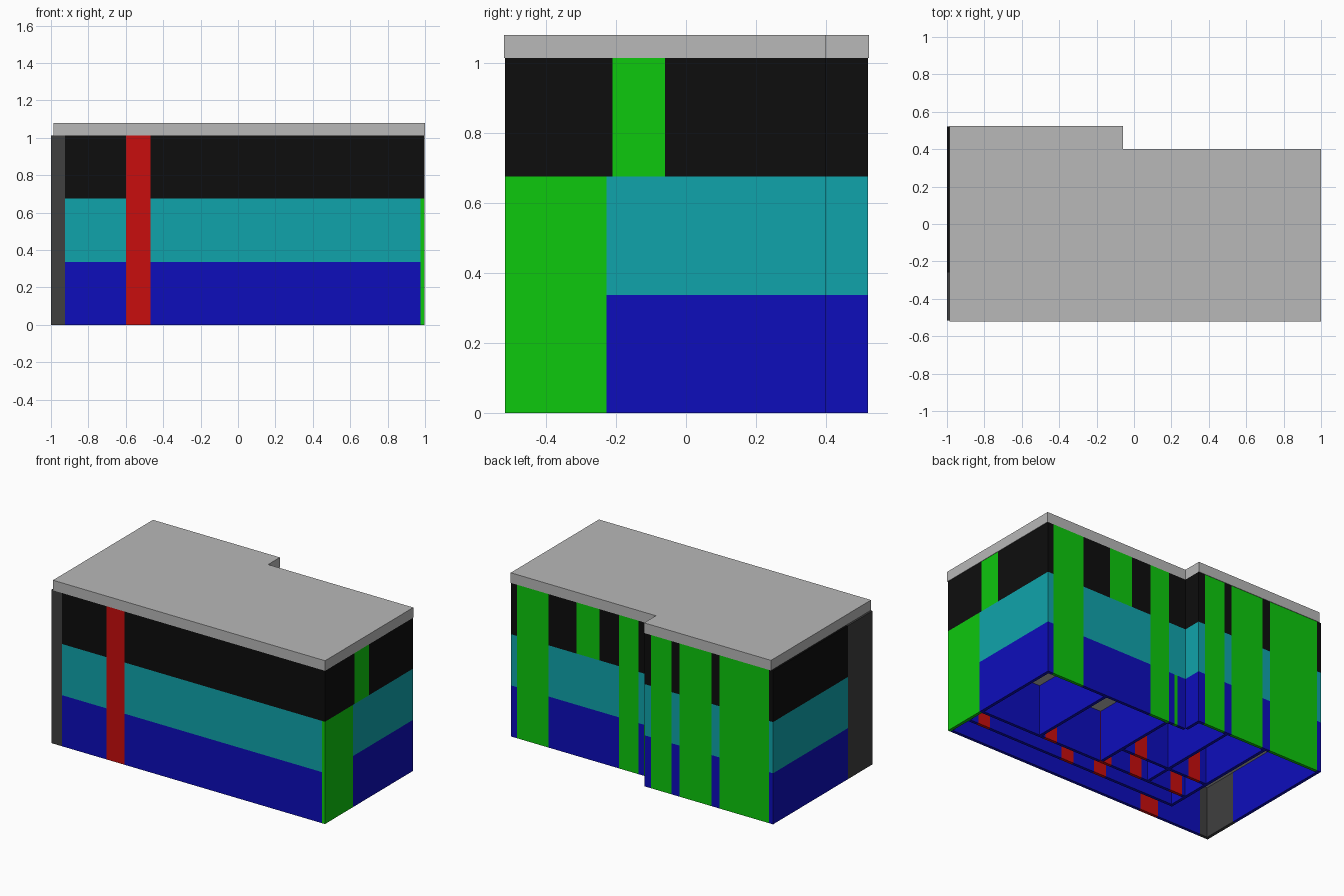
import bpy
import bmesh

if "Cube" in bpy.data.objects:
    bpy.data.objects.remove(bpy.data.objects["Cube"], do_unlink=True)


def make_material(name, rgb):
    mat = bpy.data.materials.new(name)
    mat.use_nodes = True
    mat.diffuse_color = (*rgb, 1)
    mat.node_tree.nodes["Principled BSDF"].inputs["Base Color"].default_value = (*rgb, 1)
    return mat


MATS = {
    "blue": make_material("blue", (0.004, 0.004, 0.5)),
    "teal": make_material("teal", (0.005, 0.37, 0.41)),
    "black": make_material("black", (0.004, 0.004, 0.004)),
    "green": make_material("green", (0.004, 0.58, 0.004)),
    "red": make_material("red", (0.58, 0.004, 0.004)),
    "charcoal": make_material("charcoal", (0.05, 0.05, 0.05)),
    "grey": make_material("pale grey", (0.48, 0.48, 0.48)),
}
LEVELS = [0, 0.337, 0.675, 1.013]
STOREY_COLOURS = ["blue", "teal", "black"]
THICK = 0.02
ALL = (0, 1, 2)


def finish(bm, name, colour):
    bmesh.ops.recalc_face_normals(bm, faces=bm.faces)
    mesh = bpy.data.meshes.new(name)
    bm.to_mesh(mesh)
    bm.free()
    mesh.materials.append(MATS[colour])
    bpy.context.collection.objects.link(bpy.data.objects.new(name, mesh))


def prism(name, outline, z0, z1, colour):
    bm = bmesh.new()
    face = bm.faces.new([bm.verts.new((x, y, z0)) for x, y in outline])
    top = bmesh.ops.extrude_face_region(bm, geom=[face])["geom"]
    verts = [v for v in top if isinstance(v, bmesh.types.BMVert)]
    bmesh.ops.translate(bm, vec=(0, 0, z1 - z0), verts=verts)
    finish(bm, name, colour)


def wall(name, axis, at, start, end, panels=()):
    """Wall with inner edge 'at', split per storey into plain and coloured panels.
    Each panel is (start, end, colour, storeys)."""
    for storey, plain in enumerate(STOREY_COLOURS):
        pieces, cursor = [], start
        for a, b, colour, storeys in sorted(panels):
            if storey in storeys:
                pieces += [(cursor, a, plain), (a, b, colour)]
                cursor = b
        pieces.append((cursor, end, plain))
        for a, b, colour in pieces:
            if b - a < 0.001:
                continue
            if axis == "x":
                outline = [(a, at), (b, at), (b, at + THICK), (a, at + THICK)]
            else:
                outline = [(at, a), (at + THICK, a), (at + THICK, b), (at, b)]
            prism(f"{name}_{colour}_storey_{storey + 1}", outline,
                  LEVELS[storey], LEVELS[storey + 1], colour)


def doors(width, *centres):
    return [(c - width / 2, c + width / 2, "red", ALL) for c in centres]


# Outer walls
wall("front_wall", "x", -0.517, -0.98, 0.977,
     [(-0.98, -0.925, "charcoal", ALL), (-0.6, -0.467, "red", ALL)])
wall("left_side_wall", "y", 0.977, -0.517, 0.4,
     [(-0.517, -0.227, "green", (0, 1)), (-0.21, -0.06, "green", (2,))])
wall("right_side_wall", "y", -1.0, -0.517, 0.52,
     [(-0.517, -0.26, "charcoal", ALL)])
wall("back_wall", "x", 0.38, -0.06, 0.977,
     [(0.0, 0.025, "green", (0,)), (0.065, 0.21, "green", ALL),
      (0.35, 0.52, "green", (2,)), (0.725, 0.955, "green", ALL)])
wall("back_step_wall", "y", -0.08, 0.4, 0.52)
wall("back_bay_wall", "x", 0.5, -0.98, -0.08,
     [(-0.97, -0.61, "green", ALL), (-0.55, -0.315, "green", ALL),
      (-0.26, -0.108, "green", ALL)])

# Inner walls: corridor sides and room partitions
wall("corridor_back_wall", "x", -0.23, -0.57, 0.977, doors(0.09, -0.5, -0.19, 0.04, 0.46))
wall("corridor_front_wall", "x", -0.355, -0.57, 0.977, doors(0.09, -0.02, 0.23, 0.87))
wall("room_partition", "y", 0.53, -0.21, 0.38)
wall("room_partition", "y", 0.06, -0.21, 0.38)
wall("room_partition", "y", -0.3, -0.21, 0.5)
wall("room_partition", "y", -0.59, -0.355, 0.5)
wall("middle_wall", "x", -0.04, -0.57, 0.06, doors(0.09, -0.48, -0.07))


def plan(inset, left, right):
    return [(left, -0.52 + inset), (right, -0.52 + inset), (right, 0.4 - inset),
            (-0.06 - inset, 0.4 - inset), (-0.06 - inset, 0.523 - inset), (left, 0.523 - inset)]


# Floor slabs inside the walls, and the overhanging roof
for number, level in enumerate(LEVELS[1:3]):
    prism(f"floor_slab_{number + 1}", plan(0.02, -0.98, 0.977), level - 0.002, level + 0.004, "grey")
prism("roof", plan(0, -0.987, 1.0), LEVELS[3], 1.08, "grey")
